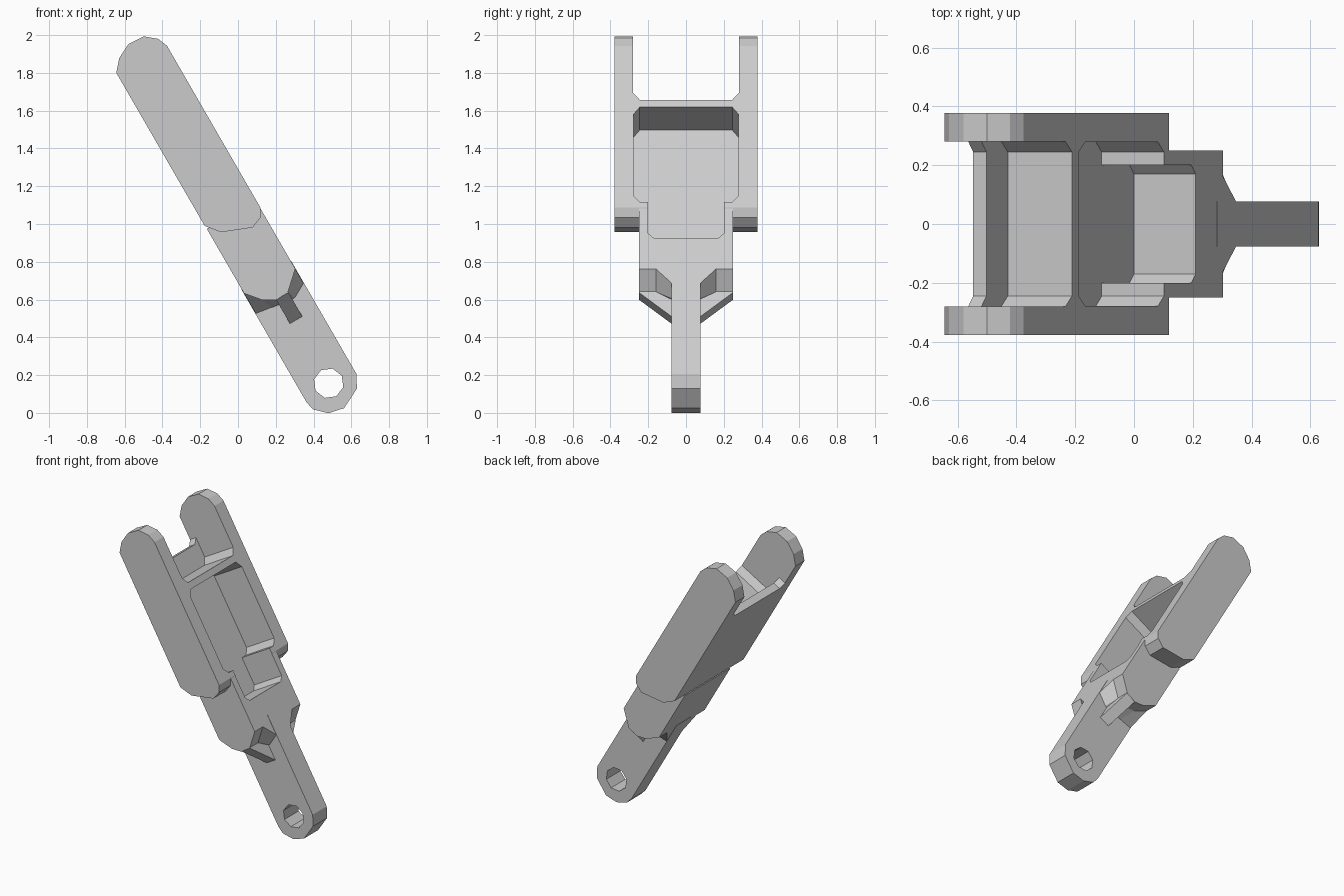
import bpy, bmesh, math
from mathutils import Matrix

cube = bpy.data.objects.get("Cube")
if cube:
    bpy.data.objects.remove(cube, do_unlink=True)

grey = bpy.data.materials.new("light grey metal")
grey.use_nodes = True
grey.diffuse_color = (0.6, 0.6, 0.6, 1)
grey.node_tree.nodes["Principled BSDF"].inputs["Base Color"].default_value = (0.6, 0.6, 0.6, 1)

# The link is built upright (x thickness, y width, z length from the pin hole), then leaned over
LEAN = Matrix.Translation((0.48, 0, 0.157)) @ Matrix.Rotation(math.radians(-30), 4, "Y")
T = 0.152   # half thickness


def loft(name, rings):
    """Skin a closed solid through rings with equal point counts."""
    bm = bmesh.new()
    loops = [[bm.verts.new(p) for p in ring] for ring in rings]
    for a, b in zip(loops, loops[1:]):
        for i in range(len(a)):
            j = (i + 1) % len(a)
            bm.faces.new((a[i], a[j], b[j], b[i]))
    bm.faces.new(loops[0])
    bm.faces.new(loops[-1])
    bmesh.ops.recalc_face_normals(bm, faces=bm.faces)
    mesh = bpy.data.meshes.new(name)
    bm.to_mesh(mesh)
    bm.free()
    mesh.materials.append(grey)
    obj = bpy.data.objects.new(name, mesh)
    bpy.context.collection.objects.link(obj)
    obj.matrix_world = LEAN
    return obj


def side_ring(profile, y):
    return [(x, y, z) for x, z in profile]


def across(name, profile, y0, y1):
    """Extrude a side profile across the width."""
    return loft(name, [side_ring(profile, y0), side_ring(profile, y1)])


def cutter(name, half, x0, x1):
    """Symmetric face outline, given for +y, extruded through the thickness."""
    outline = half + [(-y, z) for y, z in reversed(half)]
    obj = loft(name, [[(x, y, z) for y, z in outline] for x in (x0, x1)])
    obj.hide_render = True
    obj.hide_set(True)
    return obj


def cut(obj, *tools):
    for tool in tools:
        mod = obj.modifiers.new(tool.name, "BOOLEAN")
        mod.operation = "DIFFERENCE"
        mod.solver = "EXACT"
        mod.object = tool


# Fork arms with rounded upper ends and a clipped lower end
arm_bottom = [(-T, 1.05), (-0.095, 0.978), (0.064, 0.915), (0.125, 0.94), (T, 0.985)]
arm_top = [(T, 1.975), (0.13, 2.03), (0.07, 2.08), (-0.02, 2.085), (-0.10, 2.045), (-T, 1.985)]
across("left_fork_arm", arm_bottom + arm_top, 0.28, 0.378)
across("right_fork_arm", arm_bottom + arm_top, -0.378, -0.28)

# Body between the arms, and neck tapering down to the tang
body = across("body", arm_bottom + [(T, 1.85), (-T, 1.85)], -0.28, 0.28)
neck_top = [(0.15, 1.03), (-0.15, 1.03)]
neck_outer = [(-0.15, 0.636), (-0.083, 0.556), (-0.02, 0.52), (0.056, 0.527), (0.15, 0.613)] + neck_top
neck_inner = [(-0.15, 0.51), (-0.06, 0.496), (-0.02, 0.49), (0.07, 0.48), (0.15, 0.524)] + neck_top
neck_front = neck_inner[:4] + neck_outer[4:]
neck = loft("neck", [side_ring(neck_outer, -0.25), side_ring(neck_outer, -0.16),
                     side_ring(neck_inner, -0.075), side_ring(neck_inner, 0.075),
                     side_ring(neck_outer, 0.16), side_ring(neck_outer, 0.25)])

# Diagonal ribs bracing the neck against the tang
for name, s in (("left_rib", 1), ("right_rib", -1)):
    loft(name, [[(x, s * y, z) for y, z in ((0.07, 0.37), (0.25, 0.523), (0.25, 0.6), (0.07, 0.6))]
                for x in (-0.02, 0.056)])

# Tang with a rounded end and an eight-sided pin hole
tang = across("tang", [(-T, 0.66), (-T, -0.03), (-0.14, -0.08), (-0.08, -0.137), (0.004, -0.155),
                       (0.115, -0.10), (T, -0.03), (T, 0.66)], -0.077, 0.077)
hole = [(0.08 * math.cos(k * math.pi / 4), 0.08 * math.sin(k * math.pi / 4)) for k in range(8)]
pin = across("pin_hole_cutter", hole, -0.2, 0.2)
pin.hide_render = True
pin.hide_set(True)
cut(tang, pin)

# Deep front pocket: wide above, narrow below
pocket = cutter("pocket_cutter", [(0.17, 0.80), (0.2, 0.83), (0.2, 1.02), (0.245, 1.02),
                                  (0.279, 1.06), (0.279, 1.555), (0.245, 1.6)], -0.092, 0.3)
# Stepped slot between the fork arms
slot = cutter("slot_cutter", [(0.245, 1.645), (0.281, 1.69), (0.281, 2.2)], -0.1, 0.3)
step = cutter("slot_step_cutter", [(0.245, 1.79), (0.281, 1.825), (0.281, 2.2)], -0.3, 0.31)
cut(body, pocket, slot, step)
cut(neck, pocket)
